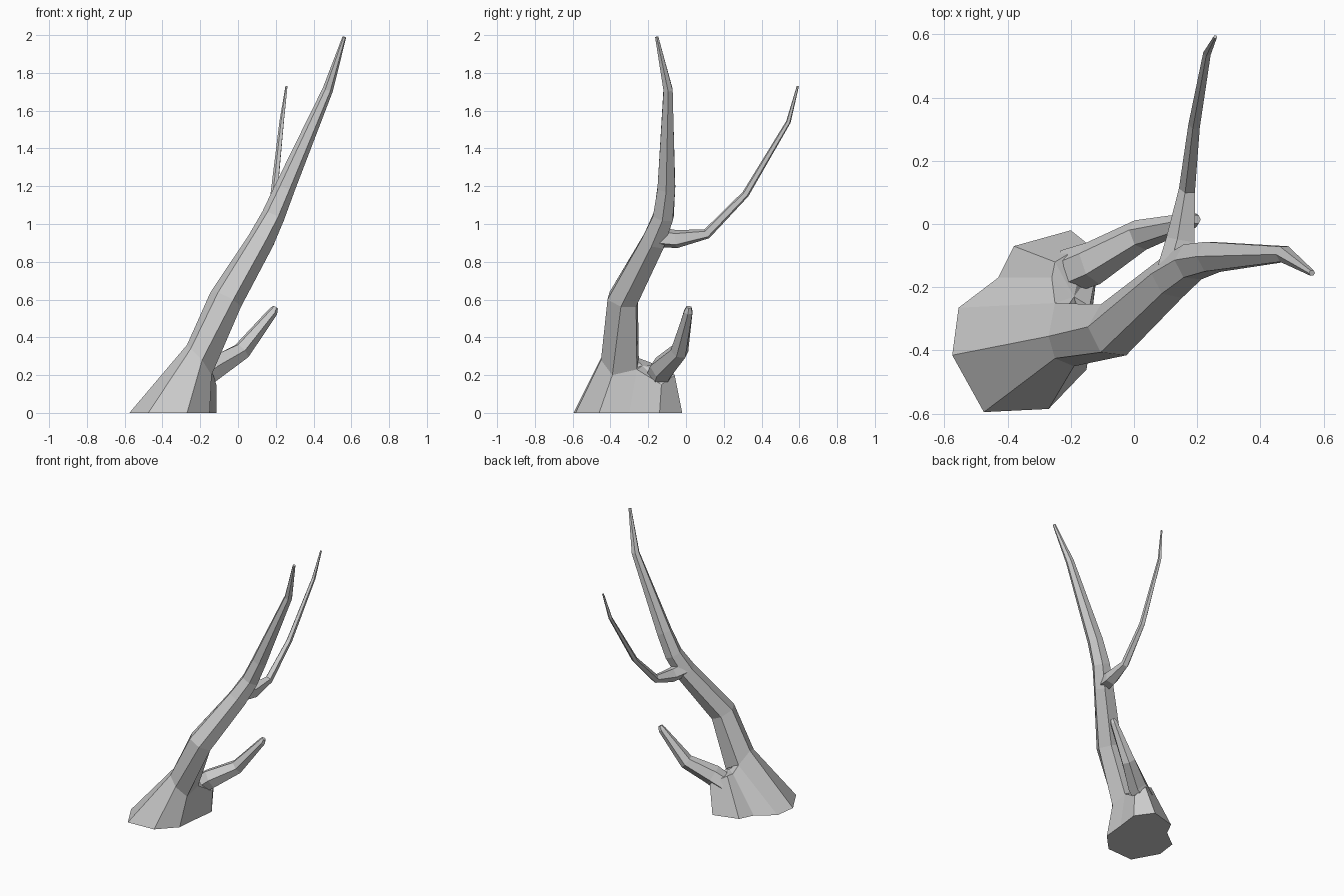
import bpy, bmesh, math
from mathutils import Vector

if "Cube" in bpy.data.objects:
    bpy.data.objects.remove(bpy.data.objects["Cube"])


def circle(center, direction, radius, sides):
    # ring of points square to the limb, first point towards -x
    d = Vector(direction).normalized()
    u = Vector((-1, 0, 0.001))
    u = (u - d * u.dot(d)).normalized()
    v = d.cross(u)
    return [Vector(center) + radius * (math.cos(a) * u + math.sin(a) * v)
            for a in (math.tau * i / sides for i in range(sides))]


def limb_rings(path, sides):
    # path entries are (x, y, z, radius)
    pts = [Vector(p[:3]) for p in path]
    rings = []
    for i, p in enumerate(pts):
        a = (p - pts[i - 1]).normalized() if i > 0 else Vector()
        b = (pts[i + 1] - p).normalized() if i < len(pts) - 1 else Vector()
        rings.append(circle(p, a + b, path[i][3], sides))
    return rings


def loft(name, rings, peak=None):
    # skin the rings, cap the bottom, and cap the top flat or with a fan to peak
    bm = bmesh.new()
    loops = [[bm.verts.new(p) for p in r] for r in rings]
    n = len(loops[0])
    for lo, hi in zip(loops, loops[1:]):
        for i in range(n):
            j = (i + 1) % n
            bm.faces.new((lo[i], lo[j], hi[j], hi[i]))
    bm.faces.new(loops[0][::-1])
    if peak:
        c = bm.verts.new(peak)
        for i in range(n):
            bm.faces.new((loops[-1][i], loops[-1][(i + 1) % n], c))
    else:
        bm.faces.new(loops[-1])
    bmesh.ops.recalc_face_normals(bm, faces=bm.faces)
    mesh = bpy.data.meshes.new(name)
    bm.to_mesh(mesh)
    bm.free()
    obj = bpy.data.objects.new(name, mesh)
    bpy.context.collection.objects.link(obj)
    return obj


# collar where the trunk leaves the stump
collar = [(-0.27, -0.355, 0.36), (-0.25, -0.425, 0.34), (-0.19, -0.45, 0.28),
          (-0.14, -0.39, 0.20), (-0.14, -0.26, 0.23), (-0.25, -0.25, 0.29)]

# flared stump
foot = [(-0.575, -0.415), (-0.475, -0.595), (-0.27, -0.585), (-0.15, -0.46),
        (-0.135, -0.30), (-0.115, -0.14), (-0.20, -0.02), (-0.38, -0.07),
        (-0.43, -0.17), (-0.555, -0.265)]
shoulder = collar[:5] + [(-0.115, -0.13, 0.15), (-0.15, -0.06, 0.20),
                         (-0.25, -0.12, 0.26), (-0.26, -0.17, 0.26), collar[5]]
loft("stump", [[(x, y, 0) for x, y in foot], shoulder], peak=(-0.19, -0.23, 0.25))

# leaning trunk
trunk_path = [(-0.20, -0.34, 0.28, 0.1), (-0.065, -0.335, 0.60, 0.09),
              (0.12, -0.17, 0.91, 0.072), (0.185, -0.12, 1.04, 0.062),
              (0.248, -0.104, 1.19, 0.054), (0.475, -0.095, 1.71, 0.028),
              (0.563, -0.155, 1.99, 0.01)]
loft("trunk", [collar] + limb_rings(trunk_path, 6)[1:])

# thin upper branch
loft("upper_branch", limb_rings([
    (0.13, -0.14, 0.93, 0.055), (0.152, -0.05, 0.92, 0.05),
    (0.17, 0.11, 0.948, 0.028), (0.192, 0.315, 1.158, 0.02),
    (0.232, 0.542, 1.54, 0.013), (0.257, 0.592, 1.73, 0.006)], 5))

# short lower branch
loft("lower_branch", limb_rings([
    (-0.21, -0.15, 0.18, 0.07), (-0.13, -0.125, 0.235, 0.07),
    (0.02, -0.035, 0.327, 0.05), (0.185, 0.012, 0.535, 0.026),
    (0.198, 0.015, 0.56, 0.015)], 6))
